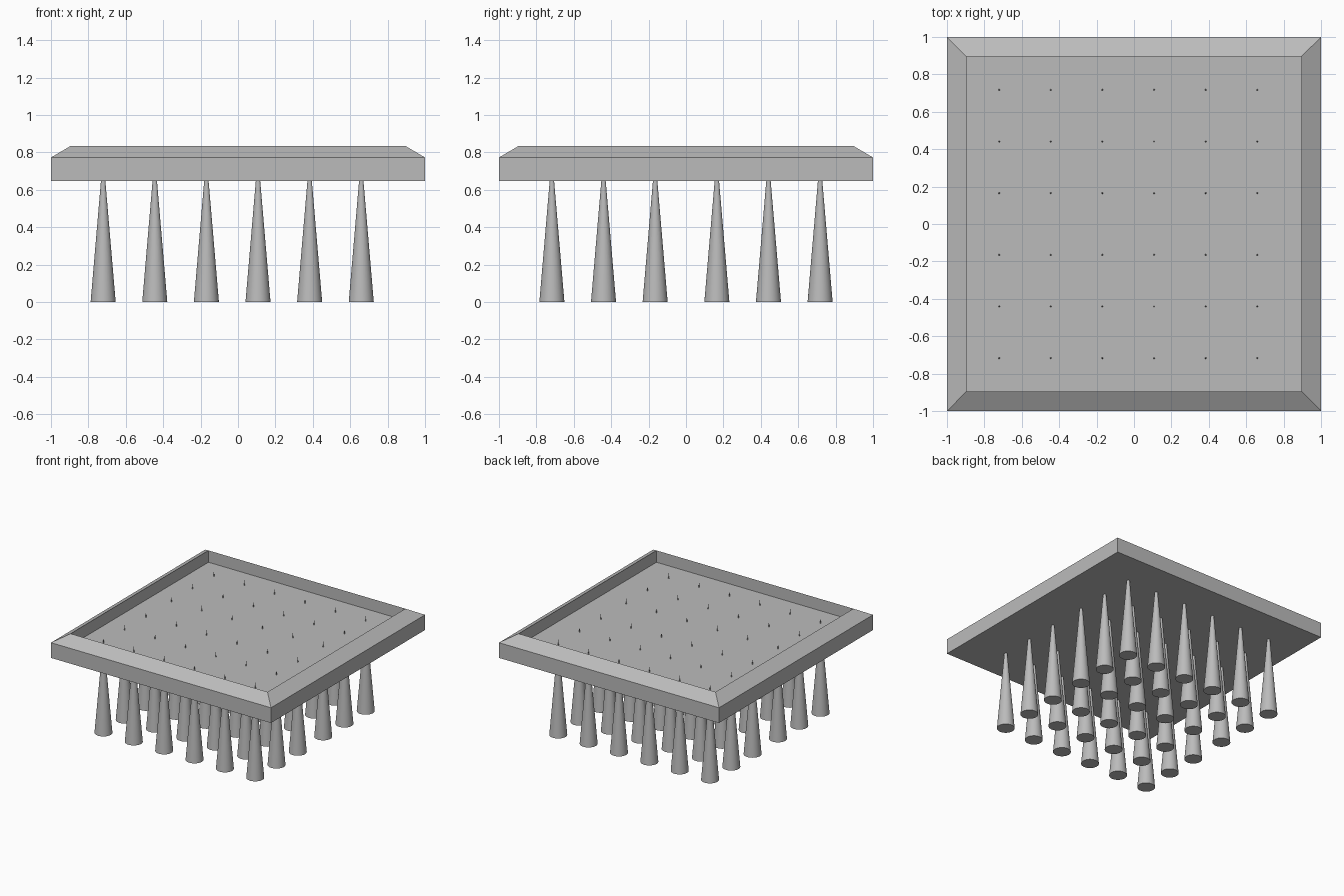
import bpy, bmesh, math

if "Cube" in bpy.data.objects:
    bpy.data.objects.remove(bpy.data.objects["Cube"])

grey = bpy.data.materials.new("plain grey")
grey.diffuse_color = (0.5, 0.5, 0.5, 1)
grey.use_nodes = True
grey.node_tree.nodes["Principled BSDF"].inputs["Base Color"].default_value = grey.diffuse_color


def finish(bm, name):
    bmesh.ops.recalc_face_normals(bm, faces=bm.faces)
    mesh = bpy.data.meshes.new(name)
    bm.to_mesh(mesh)
    bm.free()
    mesh.materials.append(grey)
    obj = bpy.data.objects.new(name, mesh)
    bpy.context.collection.objects.link(obj)
    return obj


# tray: stacked square rings from the underside, over the sloped rim, to the recessed floor
bm = bmesh.new()
profile = [(1.0, 0.648), (1.0, 0.773), (0.895, 0.835), (0.895, 0.738)]
rings = [[bm.verts.new((sx * h, sy * h, z))
          for sx, sy in ((-1, -1), (1, -1), (1, 1), (-1, 1))] for h, z in profile]
for a, b in zip(rings, rings[1:]):
    for i in range(4):
        j = (i + 1) % 4
        bm.faces.new((a[i], a[j], b[j], b[i]))
bm.faces.new(rings[0])
bm.faces.new(rings[-1])
finish(bm, "tray")

# tapered pegs, tips poking through the tray floor
PEG_H, PEG_R = 0.78, 0.067
xs = [-0.721 + 0.276 * i for i in range(6)]
ys = [s * y for y in (0.165, 0.441, 0.717) for s in (-1, 1)]
bm = bmesh.new()
bmesh.ops.create_cone(bm, cap_ends=True, segments=32, radius1=PEG_R, radius2=0.0005, depth=PEG_H)
bmesh.ops.translate(bm, verts=bm.verts, vec=(0, 0, PEG_H / 2))
for f in bm.faces:
    f.smooth = abs(f.normal.z) < 0.9
for e in bm.edges:
    if len(e.link_faces) == 2 and e.calc_face_angle(0) > math.radians(40):
        e.smooth = False
peg = finish(bm, "peg")
for n, (x, y) in enumerate((x, y) for x in xs for y in ys):
    o = peg
    if n:
        o = peg.copy()
        o.name = f"peg_{n + 1}"
        bpy.context.collection.objects.link(o)
    o.location = (x, y, 0)
